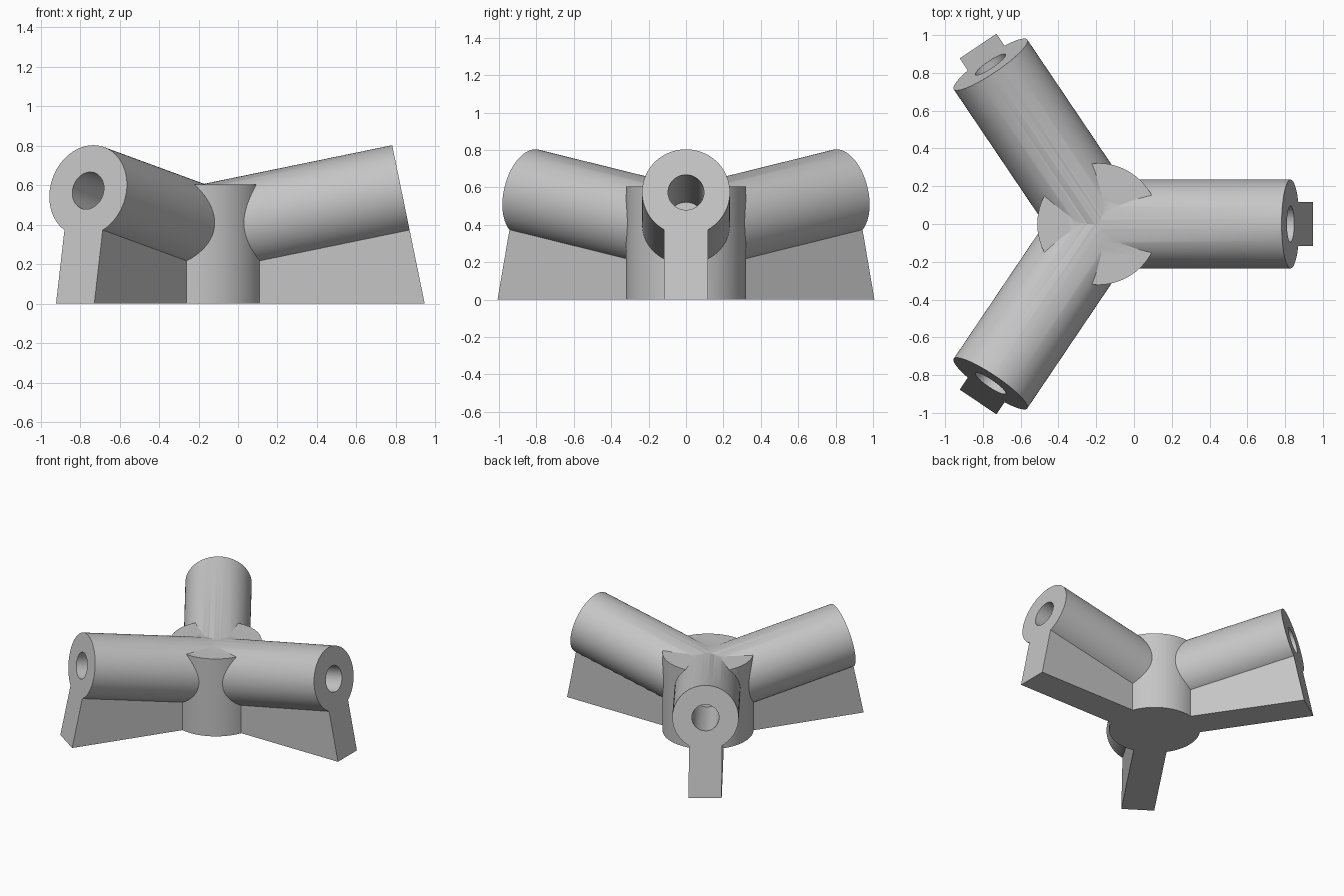
import bpy, bmesh, math
from mathutils import Matrix, Vector

if "Cube" in bpy.data.objects:
    bpy.data.objects.remove(bpy.data.objects["Cube"])

HUB_X, HUB_R, HUB_H = -0.19, 0.322, 0.605
TUBE_R, HOLE_R, TUBE_LEN, HOLE_DEPTH = 0.235, 0.096, 1.04, 0.73
FIN_HALF = 0.117
TILT = math.radians(11.6)
AXIS_Z = 0.364
ARM_ANGLES = (0, 124, -124)

grey = bpy.data.materials.new("light_grey")
grey.diffuse_color = (0.56, 0.56, 0.56, 1)
grey.use_nodes = True
grey.node_tree.nodes["Principled BSDF"].inputs["Base Color"].default_value = grey.diffuse_color


def to_object(name, bm):
    bmesh.ops.recalc_face_normals(bm, faces=bm.faces)
    mesh = bpy.data.meshes.new(name)
    bm.to_mesh(mesh)
    bm.free()
    mesh.materials.append(grey)
    obj = bpy.data.objects.new(name, mesh)
    bpy.context.collection.objects.link(obj)
    return obj


def rod(name, radius, start, end, matrix, segments=96):
    """Cylinder along local z from start to end, placed by matrix."""
    bm = bmesh.new()
    place = matrix @ Matrix.Translation((0, 0, (start + end) / 2))
    bmesh.ops.create_cone(bm, cap_ends=True, segments=segments, radius1=radius,
                          radius2=radius, depth=end - start, matrix=place)
    return to_object(name, bm)


def prism(name, profile, half, matrix):
    """Side profile in local xz, extruded across y."""
    bm = bmesh.new()
    face = bm.faces.new([bm.verts.new((x, -half, z)) for x, z in profile])
    new = bmesh.ops.extrude_face_region(bm, geom=[face])["geom"]
    verts = [v for v in new if isinstance(v, bmesh.types.BMVert)]
    bmesh.ops.translate(bm, verts=verts, vec=(0, 2 * half, 0))
    bm.transform(matrix)
    return to_object(name, bm)


def combine(target, other, operation):
    mod = target.modifiers.new(operation.lower(), 'BOOLEAN')
    mod.operation, mod.object, mod.solver = operation, other, 'EXACT'
    bpy.context.view_layer.objects.active = target
    bpy.ops.object.modifier_apply(modifier=mod.name)
    bpy.data.objects.remove(other)


# Central hub
connector = rod("three_way_connector", HUB_R, 0, HUB_H,
                Matrix.Translation((HUB_X, 0, 0)))

# Fin side profile, its outer edge flush with the slanted tube end
axis = Vector((math.cos(TILT), math.sin(TILT)))
down = Vector((math.sin(TILT), -math.cos(TILT)))
tip = Vector((0, AXIS_Z)) + axis * TUBE_LEN
inner_x = 0.12
top_out = tip + down * 0.15
foot = tip + down * (tip.y / math.cos(TILT))
top_in = (inner_x, top_out.y - (top_out.x - inner_x) * math.tan(TILT))
fin_profile = [(inner_x, 0), (foot.x, 0), tuple(top_out), top_in]

# Raised tubes with supporting fins
holes = []
for angle in ARM_ANGLES:
    base = Matrix.Translation((HUB_X, 0, 0)) @ Matrix.Rotation(math.radians(angle), 4, 'Z')
    along = (base @ Matrix.Translation((0, 0, AXIS_Z))
             @ Matrix.Rotation(math.pi / 2 - TILT, 4, 'Y'))
    combine(connector, rod("tube", TUBE_R, 0, TUBE_LEN, along), 'UNION')
    combine(connector, prism("fin", fin_profile, FIN_HALF, base), 'UNION')
    holes.append(rod("socket_cutter", HOLE_R, TUBE_LEN - HOLE_DEPTH,
                     TUBE_LEN + 0.1, along, 64))

# Blind sockets in the tube ends
for hole in holes:
    combine(connector, hole, 'DIFFERENCE')

# Smooth round walls, sharp seams
bpy.ops.object.select_all(action='DESELECT')
connector.select_set(True)
bpy.context.view_layer.objects.active = connector
bpy.ops.object.shade_smooth_by_angle(angle=math.radians(25))
